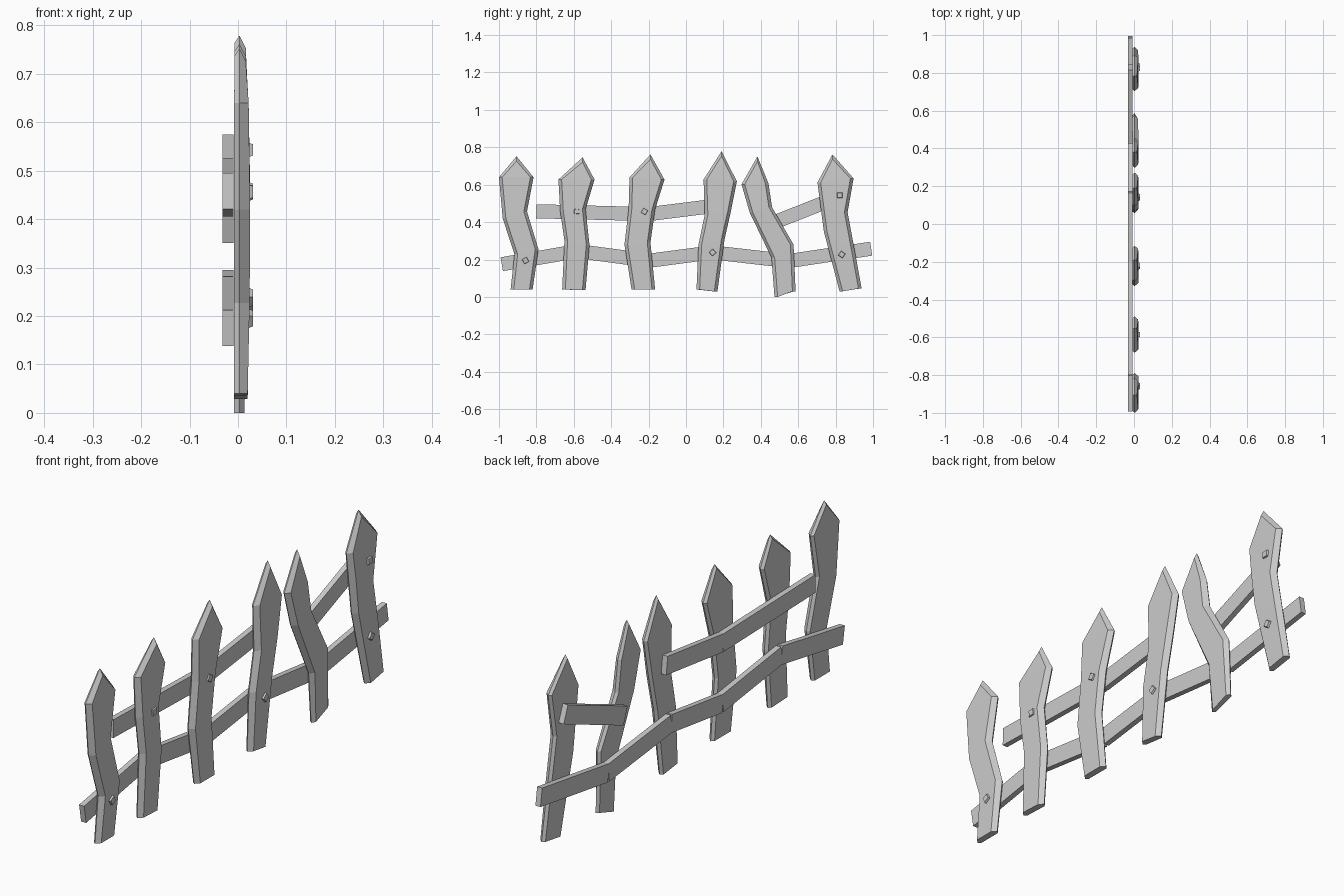
import bpy, bmesh
from math import atan2, hypot, radians
from mathutils import Matrix, Vector

if "Cube" in bpy.data.objects:
    bpy.data.objects.remove(bpy.data.objects["Cube"])


def finish(bm, name):
    bmesh.ops.recalc_face_normals(bm, faces=bm.faces)
    me = bpy.data.meshes.new(name)
    bm.to_mesh(me)
    bm.free()
    ob = bpy.data.objects.new(name, me)
    bpy.context.collection.objects.link(ob)
    return ob


def picket(i, tip, left, right):
    """Crooked board: outline at mid depth, chamfered to inset front and back faces.
    left / right list the (y, z) edge points from the shoulder down to the foot."""
    front_x = (0.022, 0.025, 0.024, 0.020)
    if left[-1][1] < 0.02:
        front_x = (0.022, 0.025, 0.02, 0.013)
    bm = bmesh.new()

    def layer(xs, tip_x, inset):
        def side(pts, s):
            return [bm.verts.new((x, y + s * inset, z)) for x, (y, z) in zip(xs, pts)]
        t = bm.verts.new((tip_x, tip[0], tip[1] - inset * 1.5))
        return side(left, 1), t, side(right, -1)

    back = layer((-0.008,) * 4, -0.007, 0.010)
    mid = layer((0.003,) * 4, 0.003, 0.0)
    front = layer(front_x, 0.016, 0.017)
    # front and back boards
    for l, t, r in (back, front):
        bm.faces.new((l[0], t, r[0]))
        for k in range(3):
            bm.faces.new((l[k], r[k], r[k + 1], l[k + 1]))
    # chamfered edges
    for a, b in ((back, mid), (mid, front)):
        ca = a[0][::-1] + [a[1]] + a[2]
        cb = b[0][::-1] + [b[1]] + b[2]
        for k in range(len(ca) - 1):
            bm.faces.new((ca[k], ca[k + 1], cb[k + 1], cb[k]))
    # foot
    bm.faces.new((back[0][3], mid[0][3], front[0][3], front[2][3], mid[2][3], back[2][3]))
    finish(bm, f"picket_{i}")


def plank(name, a, b, height=0.075):
    """Straight rail board between two (y, z) points."""
    dy, dz = b[0] - a[0], b[1] - a[1]
    m = (Matrix.Translation((-0.0205, (a[0] + b[0]) / 2, (a[1] + b[1]) / 2))
         @ Matrix.Rotation(atan2(dz, dy), 4, 'X')
         @ Matrix.Diagonal((0.023, hypot(dy, dz), height, 1)))
    bm = bmesh.new()
    bmesh.ops.create_cube(bm, size=1, matrix=m)
    finish(bm, name)


def nail(i, y, z, angle):
    """Square nail head, slightly tapered to the front."""
    bm = bmesh.new()
    bmesh.ops.create_cube(bm, size=1)
    for v in bm.verts:
        k = 0.024 if v.co.x > 0 else 0.032
        v.co = Vector((v.co.x * 0.014, v.co.y * k, v.co.z * k))
    bm.transform(Matrix.Translation((0.0235, y, z)) @ Matrix.Rotation(radians(angle), 4, 'X'))
    finish(bm, f"nail_{i}")


# Pickets
picket(1, (-0.906, 0.752),
       [(-1.0, 0.64), (-0.98, 0.42), (-0.917, 0.227), (-0.938, 0.04)],
       [(-0.815, 0.64), (-0.85, 0.457), (-0.789, 0.255), (-0.82, 0.04)])
picket(2, (-0.553, 0.746),
       [(-0.682, 0.628), (-0.673, 0.46), (-0.65, 0.30), (-0.662, 0.04)],
       [(-0.489, 0.628), (-0.537, 0.468), (-0.516, 0.28), (-0.537, 0.036)])
picket(3, (-0.19, 0.762),
       [(-0.302, 0.639), (-0.307, 0.468), (-0.329, 0.28), (-0.291, 0.04)],
       [(-0.115, 0.628), (-0.165, 0.468), (-0.19, 0.29), (-0.165, 0.04)])
picket(4, (0.19, 0.779),
       [(0.094, 0.628), (0.1, 0.44), (0.067, 0.28), (0.056, 0.04)],
       [(0.272, 0.618), (0.24, 0.457), (0.206, 0.307), (0.168, 0.029)])
picket(5, (0.382, 0.751),
       [(0.297, 0.602), (0.34, 0.452), (0.457, 0.21), (0.473, 0.0)],
       [(0.441, 0.607), (0.46, 0.48), (0.575, 0.28), (0.586, 0.03)])
picket(6, (0.783, 0.762),
       [(0.703, 0.612), (0.72, 0.48), (0.737, 0.35), (0.821, 0.03)],
       [(0.896, 0.634), (0.864, 0.452), (0.901, 0.254), (0.939, 0.045)])

# Lower rail: planks meeting behind the pickets
lower = [(-0.985, 0.175), (-0.58, 0.245), (-0.195, 0.194), (0.14, 0.238), (0.55, 0.192), (0.99, 0.258)]
for i, (a, b) in enumerate(zip(lower, lower[1:]), 1):
    plank(f"lower_rail_{i}", a, b)

# Upper rail: broken between the fourth and fifth pickets
plank("upper_rail_1", (-0.8, 0.458), (-0.2, 0.443))
plank("upper_rail_2", (-0.2, 0.443), (0.17, 0.489))
plank("upper_rail_3", (0.44, 0.386), (0.83, 0.54))

# Nails
for i, (y, z, ang) in enumerate([(-0.858, 0.195, 30), (-0.585, 0.457, 3), (-0.222, 0.457, 60),
                                 (0.142, 0.238, 40), (0.822, 0.543, 0), (0.833, 0.227, 55)], 1):
    nail(i, y, z, ang)
